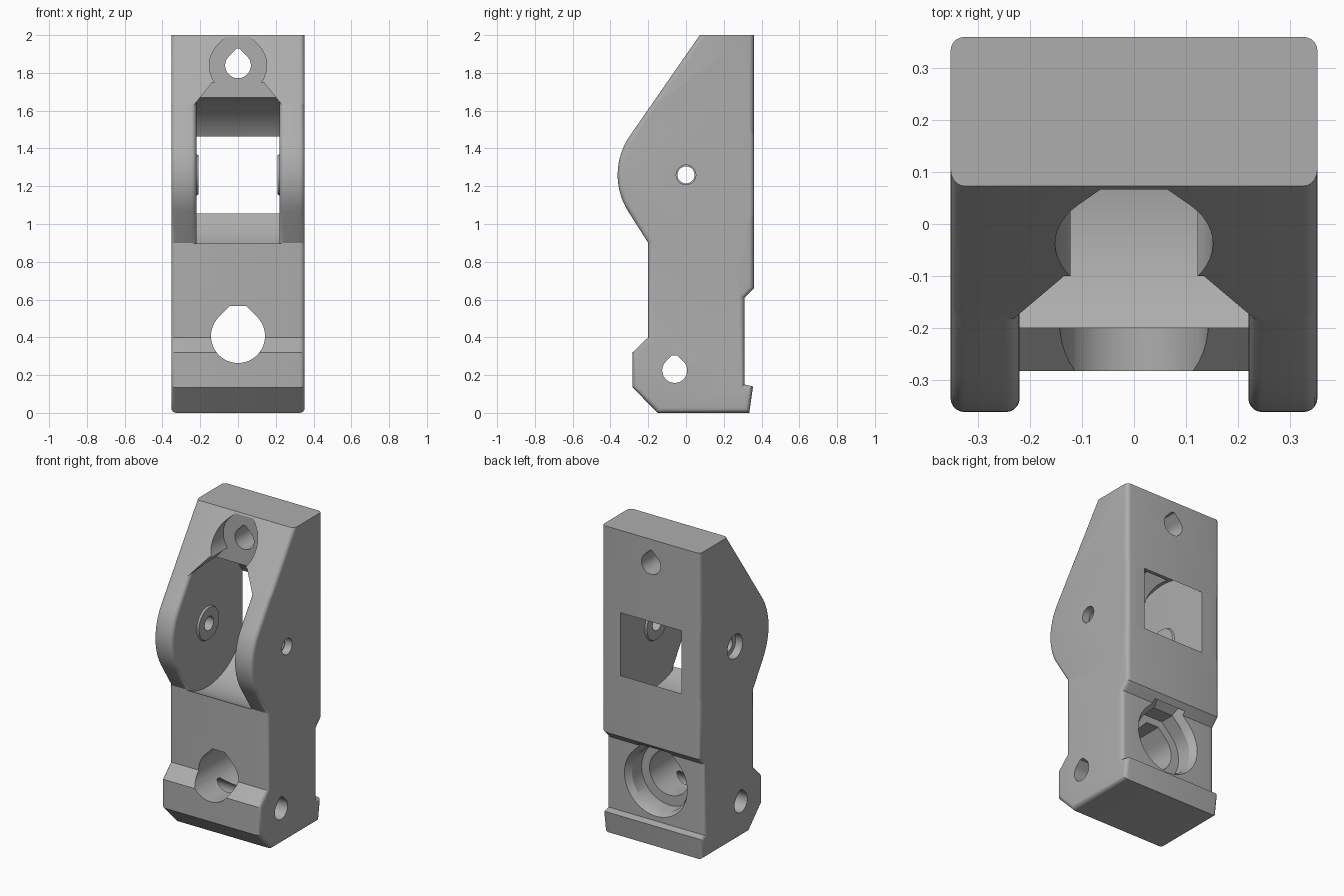
import bpy, bmesh, math
from mathutils import Vector

cube = bpy.data.objects.get("Cube")
if cube:
    bpy.data.objects.remove(cube)

grey = bpy.data.materials.new("plain grey")
grey.use_nodes = True
COLOUR = (0.42, 0.42, 0.42, 1)
grey.diffuse_color = COLOUR
grey.node_tree.nodes["Principled BSDF"].inputs["Base Color"].default_value = COLOUR

HALF, INNER, FILLET = 0.353, 0.22, 0.045
PIVOT_Z, SLOT_R, ARM_R = 1.26, 0.414, 0.362


def prism(name, pts, axis, a, b, scale=1.0, fillet=None):
    """Extrude 2D points along x (points are y,z) or y (points are x,z)."""
    bm = bmesh.new()
    cx = sum(p[0] for p in pts) / len(pts)
    cz = sum(p[1] for p in pts) / len(pts)
    rings = []
    for d, s in ((a, 1.0), (b, scale)):
        ring = []
        for u, z in pts:
            u, z = cx + (u - cx) * s, cz + (z - cz) * s
            ring.append(bm.verts.new((d, u, z) if axis == "x" else (u, d, z)))
        rings.append(ring)
    bm.faces.new(rings[0])
    bm.faces.new(rings[1])
    n = len(pts)
    for i in range(n):
        j = (i + 1) % n
        bm.faces.new((rings[0][i], rings[0][j], rings[1][j], rings[1][i]))
    bmesh.ops.recalc_face_normals(bm, faces=bm.faces)
    if fillet:
        edges = [e for e in bm.edges if fillet(*[v.co for v in e.verts])]
        bmesh.ops.bevel(bm, geom=edges, offset=FILLET, segments=5, profile=0.5,
                        affect="EDGES", clamp_overlap=True)
        bmesh.ops.recalc_face_normals(bm, faces=bm.faces)
    mesh = bpy.data.meshes.new(name)
    bm.to_mesh(mesh)
    bm.free()
    mesh.materials.append(grey)
    ob = bpy.data.objects.new(name, mesh)
    bpy.context.collection.objects.link(ob)
    return ob


def circle(u, z, r, n=48):
    return [(u + r * math.cos(math.tau * i / n), z + r * math.sin(math.tau * i / n))
            for i in range(n)]


def teardrop(u, z, r, cap):
    """Circle whose roof runs up at 45 degrees to a short flat cap."""
    pts = []
    for i in range(37):
        t = math.radians(135 + 270 * i / 36)
        pts.append((u + r * math.cos(t), z + r * math.sin(t)))
    w = r * math.sqrt(2) - cap
    return pts + [(u + w, z + cap), (u - w, z + cap)]


def combine(ob, cutter, operation="DIFFERENCE"):
    cutter.hide_render = True
    mod = ob.modifiers.new("cut", "BOOLEAN")
    mod.operation = operation
    mod.solver = "EXACT"
    mod.object = cutter
    bpy.context.view_layer.objects.active = ob
    bpy.ops.object.modifier_apply(modifier=mod.name)
    bpy.data.objects.remove(cutter)


def cut(ob, pts, axis, a, b, scale=1.0):
    combine(ob, prism("cutter", pts, axis, a, b, scale))


# Side outline, from the underside round the front to the top and down the back
arc = []
for i in range(17):
    t = math.radians(212.4 - (212.4 - 145.2) * i / 16)
    arc.append((ARM_R * math.cos(t), PIVOT_Z + ARM_R * math.sin(t)))
outline = ([(-0.15, 0), (-0.283, 0.135), (-0.283, 0.32), (-0.2, 0.4), (-0.2, 0.9)]
           + arc
           + [(0.073, 2), (0.36, 2), (0.36, 0.66), (0.31, 0.61), (0.31, 0.15),
              (0.355, 0.14), (0.335, 0)])


def outer_edge(p, q):
    same_side = abs(p.x - q.x) < 0.001 and abs(p.x) > HALF - 0.001
    return same_side and min(p.z, q.z) < 1.99


def arm_edge(p, q):
    inner = abs(p.x) < INNER + 0.001 and abs(q.x) < INNER + 0.001
    front = max(p.y, q.y) < 0.08 and min(p.z, q.z) > 0.35
    return outer_edge(p, q) or (inner and front)


# Main body with the round wheel slot taken out
body = prism("main_body", outline, "x", -HALF, HALF, fillet=outer_edge)
cut(body, circle(0, PIVOT_Z, SLOT_R, 96), "x", -1, 1)

# Keyhole pocket on the slope and the upper bolt hole
cut(body, teardrop(0, 1.84, 0.152, 0.153), "y", -0.6, 0.066)
cut(body, [(-0.135, 1.75), (0.135, 1.75), (0.25, 1.61), (-0.25, 1.61)], "y", -0.6, 0.066)
cut(body, teardrop(0, 1.84, 0.068, 0.088), "y", -0.6, 0.6)

# Lower bore, its stepped recess at the back, and the cross hole
cut(body, teardrop(0, 0.407, 0.143, 0.158), "y", -0.6, 0.6)
cut(body, teardrop(0, 0.4, 0.2, 0.212), "y", 0.17, 0.6)
cut(body, teardrop(0, 0.4, 0.195, 0.207), "y", 0.26, 0.33, 1.22)
cut(body, teardrop(-0.06, 0.225, 0.066, 0.08), "x", -1, 1)

# Side arms filling the slot's flanks, with pivot holes and raised washers
parts = [body]
for side, word, bore in ((-1, "right", 0.078), (1, "left", 0.052)):
    arm = prism(word + "_arm", outline, "x", side * INNER, side * HALF, fillet=arm_edge)
    disc = prism("cutter", circle(0, PIVOT_Z, SLOT_R, 96), "x", -1, 1)
    combine(arm, disc, "INTERSECT")
    cut(arm, circle(0, PIVOT_Z, 0.045), "x", -1, 1)
    cut(arm, circle(0, PIVOT_Z, bore), "x", side * (HALF - 0.05), side)

    washer = prism(word + "_washer", circle(0, PIVOT_Z, 0.11), "x",
                   side * (INNER + 0.002), side * (INNER - 0.012), 0.94)
    cut(washer, circle(0, PIVOT_Z, 0.045), "x", -1, 1)
    parts += [arm, washer]

# Smooth the fillets and bores, keep the hard edges
bpy.ops.object.select_all(action="DESELECT")
for ob in parts:
    ob.select_set(True)
bpy.context.view_layer.objects.active = body
bpy.ops.object.shade_smooth_by_angle(angle=math.radians(28))
